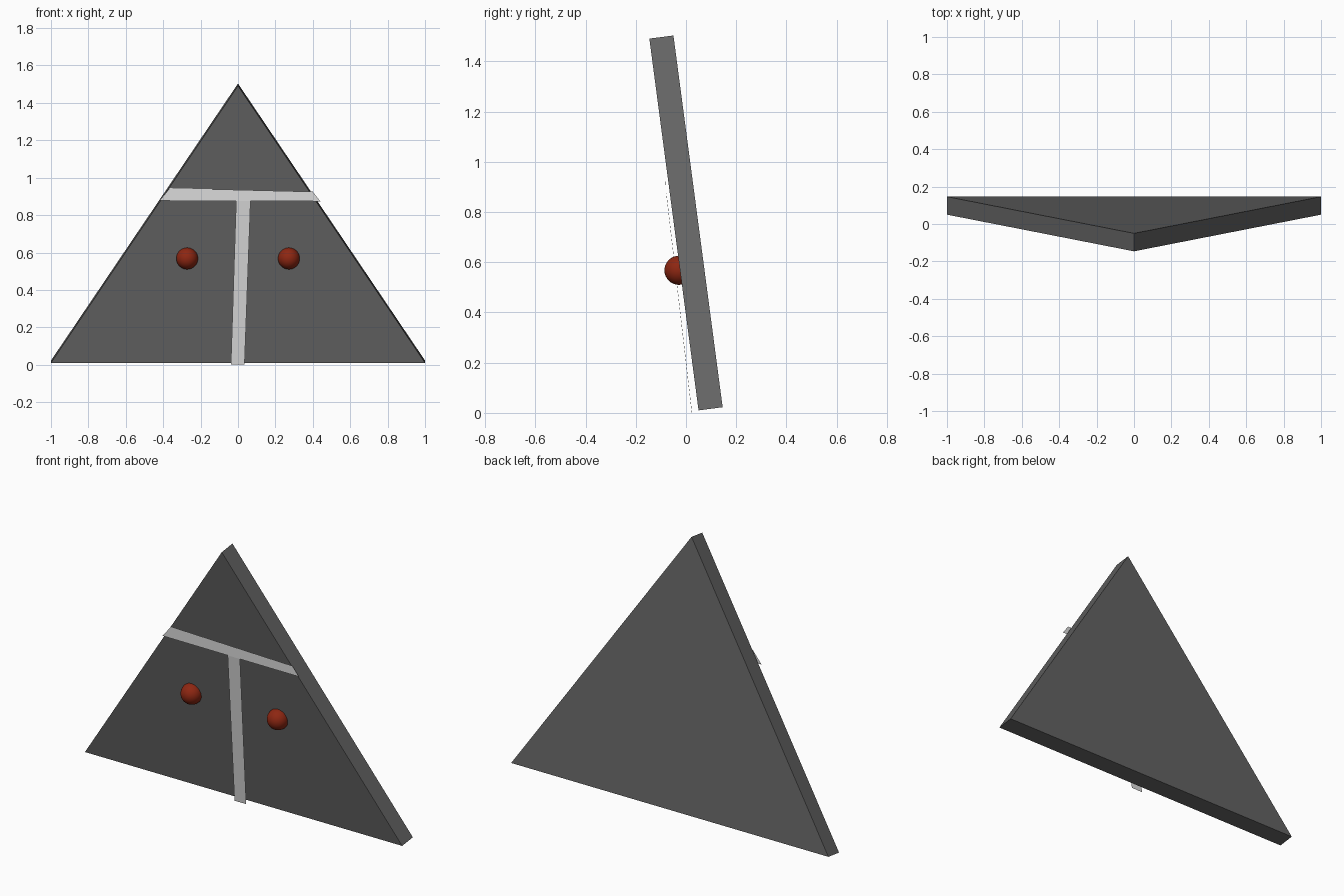
import bpy, bmesh
from mathutils import Vector

if "Cube" in bpy.data.objects:
    bpy.data.objects.remove(bpy.data.objects["Cube"])


def material(name, rgb):
    m = bpy.data.materials.new(name)
    m.diffuse_color = (*rgb, 1)
    m.use_nodes = True
    m.node_tree.nodes["Principled BSDF"].inputs["Base Color"].default_value = m.diffuse_color
    return m


dark_grey = material("dark_grey", (0.125, 0.125, 0.125))
pale_grey = material("pale_grey", (0.72, 0.72, 0.72))
red = material("dark_red", (0.27, 0.02, 0.006))


def plate(name, points, mat, depth=None):
    """Flat polygon facing the front, optionally extruded backwards."""
    bm = bmesh.new()
    face = bm.faces.new([bm.verts.new(p) for p in points])
    if depth:
        ext = bmesh.ops.extrude_face_region(bm, geom=[face], use_keep_orig=True)
        verts = [g for g in ext["geom"] if isinstance(g, bmesh.types.BMVert)]
        bmesh.ops.translate(bm, verts=verts, vec=Vector(depth))
        bmesh.ops.recalc_face_normals(bm, faces=bm.faces)
    mesh = bpy.data.meshes.new(name)
    bm.to_mesh(mesh)
    bm.free()
    mesh.materials.append(mat)
    obj = bpy.data.objects.new(name, mesh)
    bpy.context.collection.objects.link(obj)
    return obj


# Leaning triangular slab
plate("slab", [(-1, 0.05, 0.01), (1, 0.05, 0.01), (0, -0.146, 1.491)],
      dark_grey, depth=(0, 0.096, 0.0125))

# Thin stripes on the front
plate("cross_stripe", [(-0.42, -0.08, 0.877), (0.44, -0.08, 0.874),
                       (0.40, -0.081, 0.925), (-0.365, -0.081, 0.944)], pale_grey)
plate("upright_stripe", [(-0.038, 0.023, 0.0), (0.035, 0.024, 0.0),
                         (0.067, -0.078, 0.876), (-0.01, -0.079, 0.876)], pale_grey)

# Round studs
for side, label in ((-1, "left"), (1, "right")):
    bpy.ops.mesh.primitive_uv_sphere_add(segments=32, ring_count=16, radius=0.058,
                                         location=(side * 0.272, -0.028, 0.568))
    stud = bpy.context.object
    stud.name = label + "_stud"
    stud.data.materials.append(red)
    bpy.ops.object.shade_smooth()
